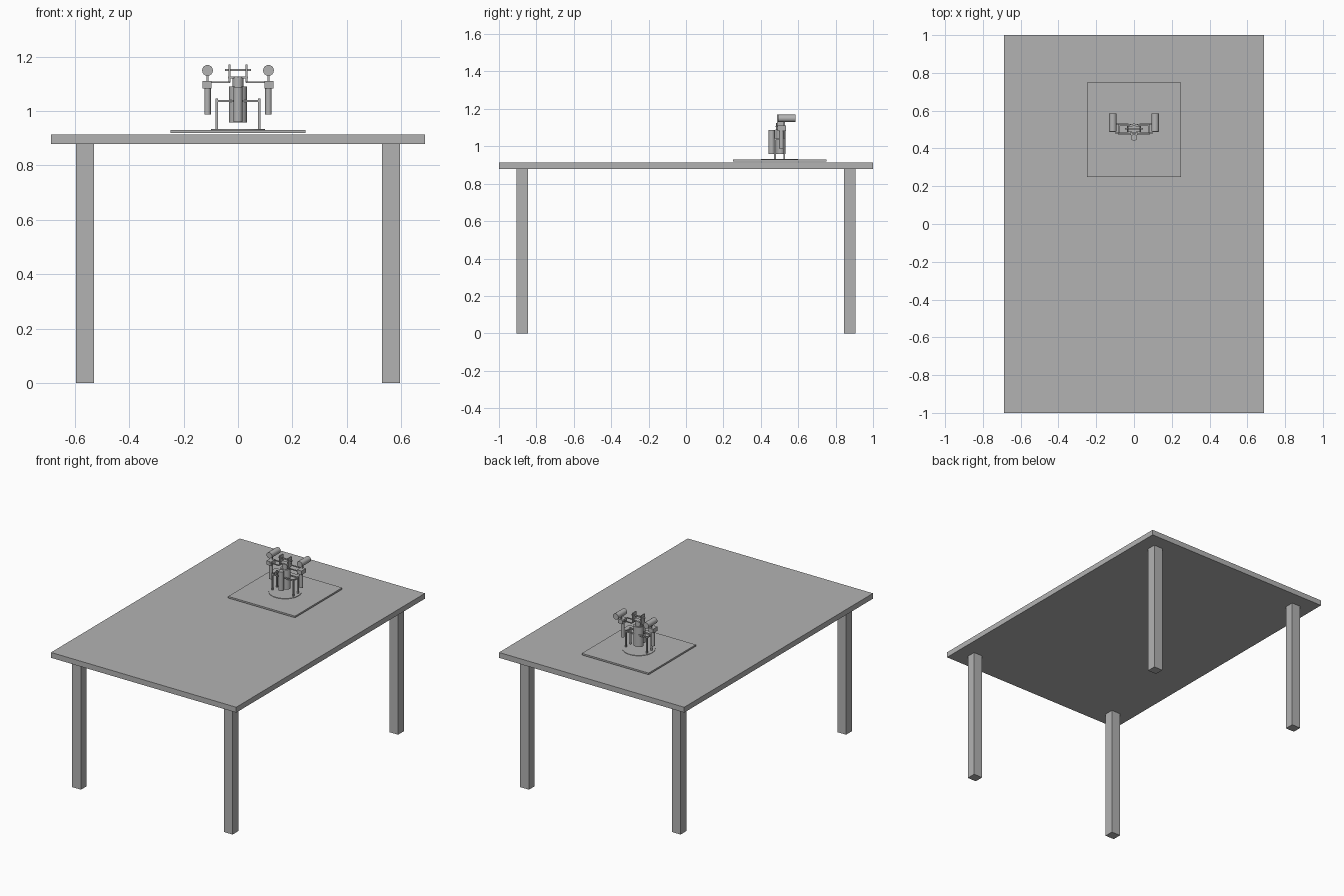
import bpy
import math

old = bpy.data.objects.get("Cube")
if old:
    bpy.data.objects.remove(old, do_unlink=True)

grey = bpy.data.materials.new("plain_grey")
grey.use_nodes = True
grey.diffuse_color = (0.45, 0.45, 0.45, 1)
grey.node_tree.nodes["Principled BSDF"].inputs["Base Color"].default_value = (0.45, 0.45, 0.45, 1)

CY = 0.5  # depth of the machine's centre on the table


def finish(name):
    ob = bpy.context.object
    ob.name = name
    ob.data.materials.append(grey)
    return ob


def box(name, x, y, z):
    """Box from (low, high) pairs on each axis."""
    bpy.ops.mesh.primitive_cube_add(size=1, location=[(a + b) / 2 for a, b in (x, y, z)])
    ob = finish(name)
    ob.scale = [b - a for a, b in (x, y, z)]
    bpy.ops.object.transform_apply(location=False, rotation=False)
    return ob


def bar(name, x, y, z, t):
    """Square bar of half thickness t; single numbers are centre lines."""
    return box(name, *[v if isinstance(v, tuple) else (v - t, v + t) for v in (x, y, z)])


def cyl(name, x, y, z, r, depth, along_y=False, sides=16, squash=1):
    rot = (math.pi / 2, 0, 0) if along_y else (0, 0, 0)
    bpy.ops.mesh.primitive_cylinder_add(vertices=sides, radius=r, depth=depth,
                                        location=(x, y, z), rotation=rot)
    ob = finish(name)
    ob.scale.y = squash
    bpy.ops.object.shade_smooth_by_angle(angle=math.radians(30))
    return ob


def span(side, a, b):
    return tuple(sorted((side * a, side * b)))


# Table
box("table_top", (-0.687, 0.687), (-1, 1), (0.878, 0.914))
for sx, lr in ((1, "left"), (-1, "right")):
    for sy, fb in ((1, "back"), (-1, "front")):
        box(f"{fb}_{lr}_table_leg", span(sx, 0.53, 0.595), span(sy, 0.846, 0.907), (0, 0.878))

# Mounting plate and turntable disc
box("base_plate", (-0.248, 0.248), (0.25, 0.75), (0.919, 0.930))
cyl("base_disc", 0, CY, 0.931, 0.1, 0.004, sides=32)

# Body: oval trunk, neck and the small barrel in front
cyl("trunk", 0, CY + 0.005, 1.024, 0.033, 0.132, squash=0.8)
cyl("front_barrel", 0, 0.458, 1.024, 0.017, 0.128)
cyl("neck", 0, CY + 0.002, 1.106, 0.02, 0.036)

# Head cradle
box("head_shelf", (-0.036, 0.036), (0.488, 0.518), (1.119, 1.126))
bar("head_axle", (-0.048, 0.048), CY + 0.003, 1.15, 0.004)

for s, lr in ((1, "left"), (-1, "right")):
    box(f"{lr}_head_plate", span(s, 0.028, 0.035), (0.486, 0.52), (1.105, 1.17))

    # Arm brackets reaching out to the shoulder
    bar(f"{lr}_front_arm_bar", span(s, 0.03, 0.1), 0.482, 1.106, 0.003)
    bar(f"{lr}_back_arm_bar", span(s, 0.03, 0.1), 0.529, 1.106, 0.003)
    box(f"{lr}_shoulder_block", span(s, 0.097, 0.13), (0.488, 0.535), (1.083, 1.110))
    cyl(f"{lr}_arm_tube", s * 0.112, 0.51, 1.036, 0.012, 0.098)
    bar(f"{lr}_pod_stem", s * 0.112, 0.525, (1.108, 1.135), 0.003)
    cyl(f"{lr}_pod", s * 0.112, 0.538, 1.149, 0.02, 0.094, along_y=True)

    # Support legs tied to the trunk
    for y, fb in ((0.476, "front"), (0.525, "back")):
        bar(f"{fb}_{lr}_support_leg", s * 0.078, y, (0.93, 1.045), 0.005)
        bar(f"{fb}_{lr}_support_arm", span(s, 0.015, 0.08), y, 1.037, 0.004)
    bar(f"{lr}_support_tie", s * 0.078, (0.476, 0.525), 1.037, 0.004)
